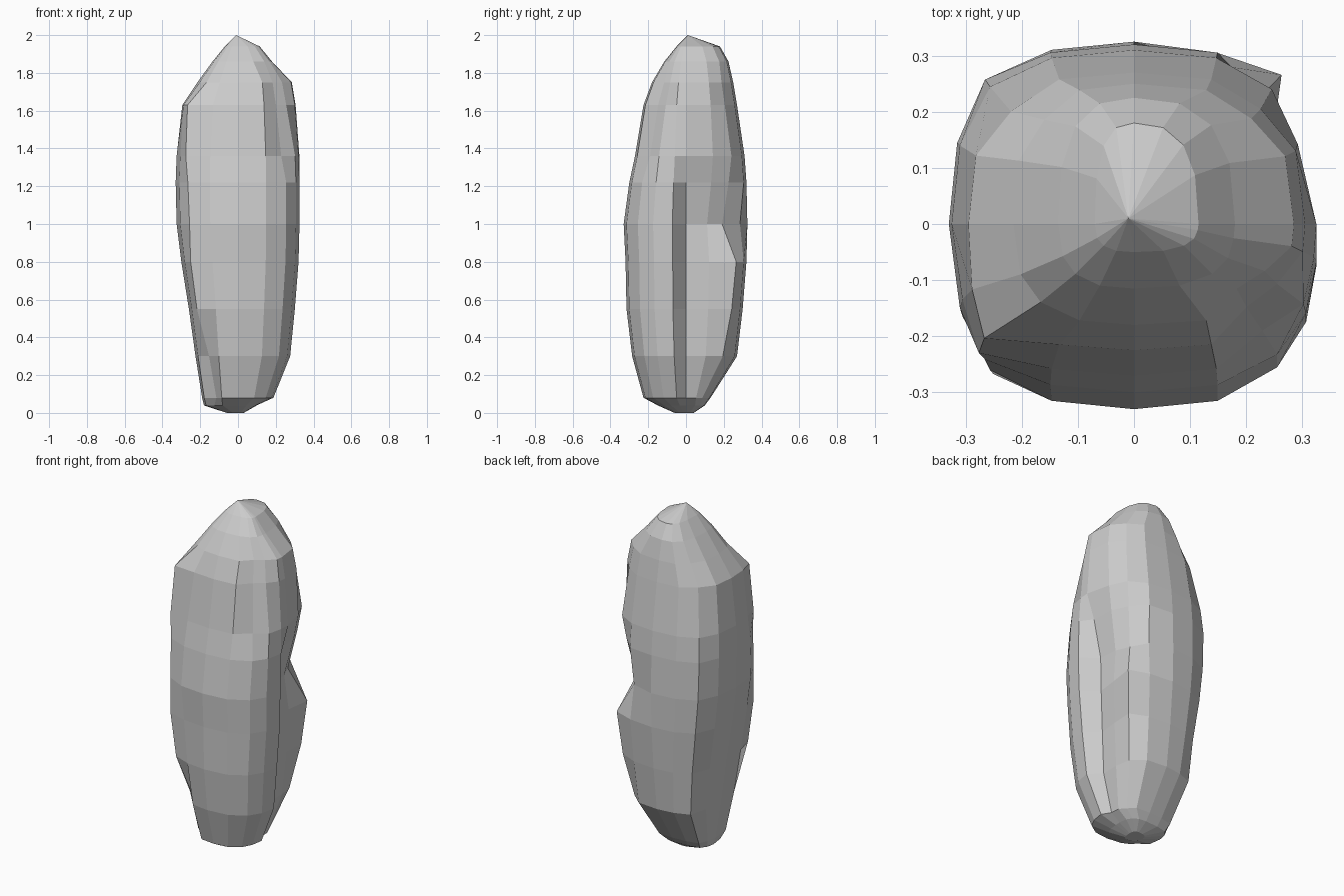
import bpy, bmesh
from math import sin, cos, radians

# Ring profile: height, left, right, front, back extents
RINGS = [
    (0.00, .06, .03, .06, .04),
    (0.04, .18, .10, .15, .10),
    (0.08, .19, .19, .225, .13),
    (0.30, .225, .28, .285, .27),
    (0.55, .26, .305, .315, .30),
    (0.80, .30, .325, .32, .32),
    (1.00, .325, .33, .33, .325),
    (1.22, .33, .33, .30, .32),
    (1.36, .325, .325, .27, .31),
    (1.63, .295, .305, .225, .27),
    (1.75, .215, .285, .18, .25),
    (1.86, .135, .18, .115, .225),
    (1.94, .07, .115, .05, .18),
]
ANGLES = [-11, 0, 22, 46, 70, 90, 110, 135, 160, 180, 203, 225, 250, 270, 290, 315, 335]

# Local carving: ring index -> {angle: radius factor}
CARVE = {
    1: {225: .9, 135: 1.05},
    2: {0: .82, 22: .85, 46: .85, 225: .78, 135: 1.08},
    3: {0: .75, 22: .80, 46: .92, 225: .88, 135: 1.08},
    4: {0: .72, 22: .81, 46: 1.03, 225: 1.08, 135: 1.03},
    5: {0: .70, 22: .79, 46: 1.06, 225: 1.08, 135: 1.03},
    6: {0: .70, 22: .71, 46: .75, 70: .92, 225: 1.02, 135: 1.03},
    7: {0: .84, 22: .86, 46: .90, 225: 1.04, 135: 1.04},
    8: {22: .95, 46: .99, 225: 1.1, 315: .91, 135: 1.02},
    9: {46: .97, 135: .96, 225: 1.17, 203: 1.04, 315: .85, 335: .9},
    10: {46: .96, 135: .96, 315: .83, 335: .88},
}


def power(v, e=2 / 2.7):
    return abs(v) ** e * (1 if v >= 0 else -1)


bm = bmesh.new()
loops = []
for i, (z, left, right, front, back) in enumerate(RINGS):
    loop = []
    for a in ANGLES:
        c, s = cos(radians(a)), sin(radians(a))
        k = CARVE.get(i, {}).get(a, 1)
        x = power(c) * (right if c > 0 else left) * k
        y = power(s) * (back if s > 0 else front) * k
        if a == -11:                      # keep the crevice lip close to the cut
            y *= .75
        loop.append(bm.verts.new((x, y, z)))
    loops.append(loop)

# Skin the rings, close base and peak
n = len(ANGLES)
for lo, hi in zip(loops, loops[1:]):
    for j in range(n):
        k = (j + 1) % n
        bm.faces.new((lo[j], lo[k], hi[k], hi[j]))
bm.faces.new(loops[0][::-1])
peak = bm.verts.new((-.01, .01, 2))
for j in range(n):
    bm.faces.new((loops[-1][j], loops[-1][(j + 1) % n], peak))
bmesh.ops.recalc_face_normals(bm, faces=bm.faces)

mesh = bpy.data.meshes.new("standing_rock")
bm.to_mesh(mesh)
bm.free()
rock = bpy.data.objects.new("standing_rock", mesh)
bpy.context.collection.objects.link(rock)
